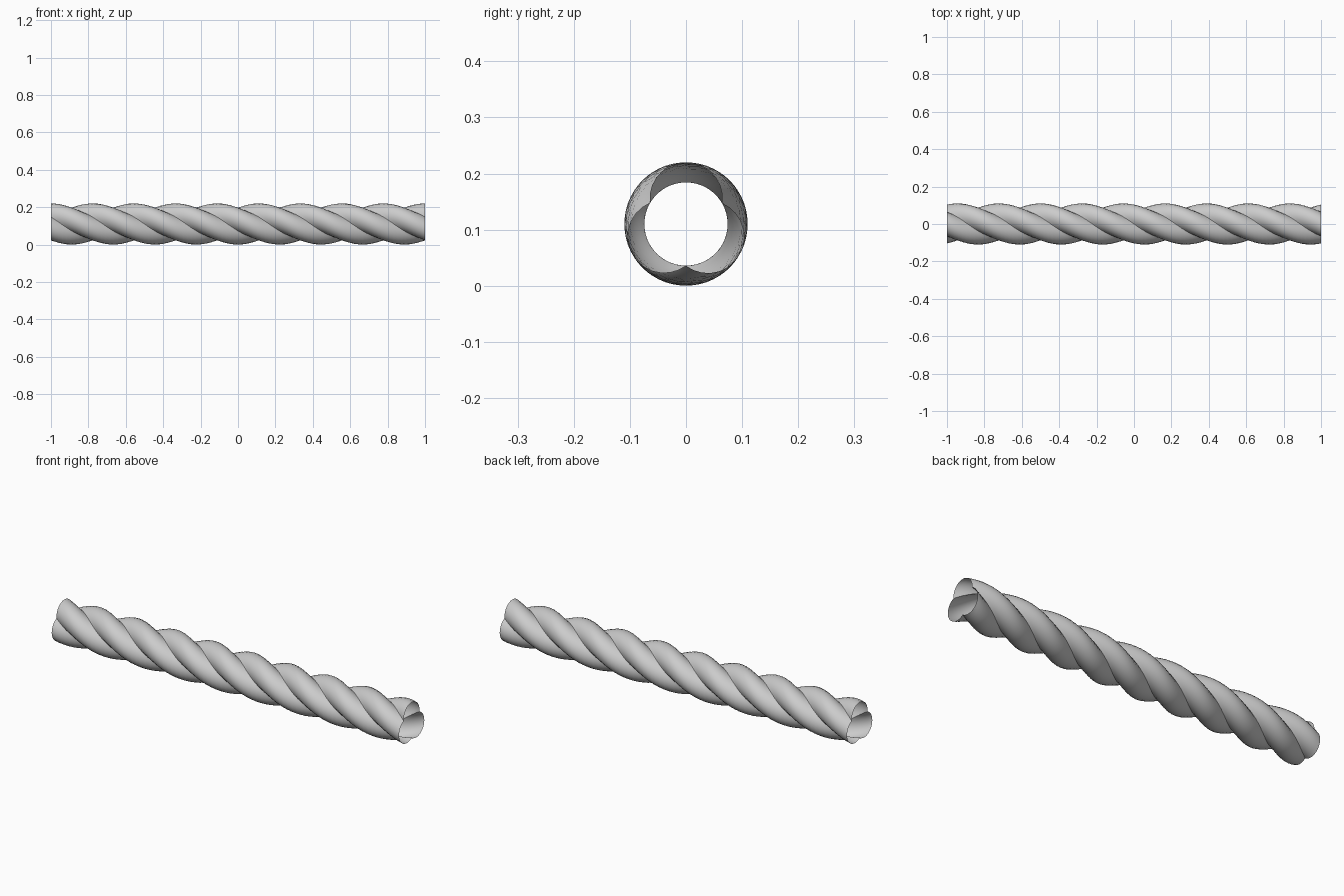
import bpy, bmesh, math

if "Cube" in bpy.data.objects:
    bpy.data.objects.remove(bpy.data.objects["Cube"])

STRANDS = 3          # strands twisted around the axis
TURNS = 3            # full twists along the length
STEPS = 96           # sections along the length
ARC_STEPS = 14       # sections across a strand
OFFSET = 0.045       # strand centre distance from the axis
RADIUS = 0.065       # strand radius
HALF_ARC = math.radians(97)  # neighbouring strands meet at this angle
AXIS_Z = 0.11

grey = bpy.data.materials.new("rope_grey")
grey.diffuse_color = (0.6, 0.6, 0.6, 1)
grey.use_nodes = True
grey.node_tree.nodes["Principled BSDF"].inputs["Base Color"].default_value = grey.diffuse_color


def make_strand(index):
    """Open shell swept along the axis while it twists."""
    bm = bmesh.new()
    start = math.pi / 2 + index * math.tau / STRANDS
    rings = []
    for i in range(STEPS + 1):
        t = i / STEPS
        turn = start + t * TURNS * math.tau
        ring = []
        for j in range(ARC_STEPS + 1):
            a = turn - HALF_ARC + 2 * HALF_ARC * j / ARC_STEPS
            y = OFFSET * math.cos(turn) + RADIUS * math.cos(a)
            z = OFFSET * math.sin(turn) + RADIUS * math.sin(a)
            ring.append(bm.verts.new((2 * t - 1, y, AXIS_Z + z)))
        rings.append(ring)
    for r0, r1 in zip(rings, rings[1:]):
        for j in range(ARC_STEPS):
            bm.faces.new((r0[j], r0[j + 1], r1[j + 1], r1[j])).smooth = True
    name = f"rope_strand_{index + 1}"
    mesh = bpy.data.meshes.new(name)
    bm.to_mesh(mesh)
    bm.free()
    mesh.materials.append(grey)
    bpy.context.collection.objects.link(bpy.data.objects.new(name, mesh))


# Three twisted strands, open at both ends
for k in range(STRANDS):
    make_strand(k)
